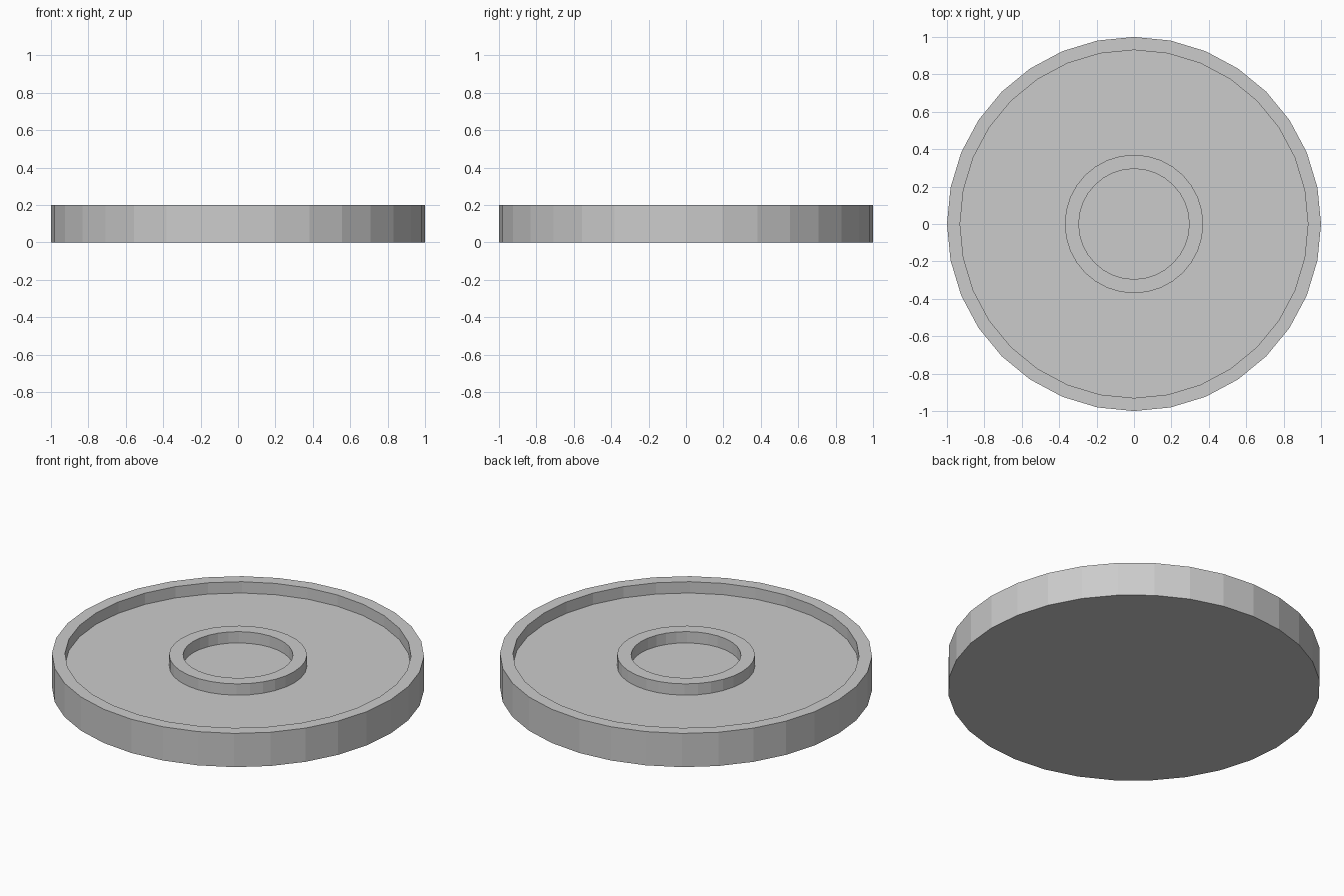
import bpy
import bmesh
from math import cos, sin, tau

SIDES = 32
TOP, FLOOR = 0.2, 0.133

cube = bpy.data.objects.get("Cube")
if cube:
    bpy.data.objects.remove(cube, do_unlink=True)

grey = bpy.data.materials.new("light_grey")
grey.use_nodes = True
colour = (0.6, 0.6, 0.6, 1)
grey.diffuse_color = colour
grey.node_tree.nodes["Principled BSDF"].inputs["Base Color"].default_value = colour


def lathe(name, profile, cap_ends):
    """Turn a (radius, height) profile around z with flat facets."""
    bm = bmesh.new()
    rings = [[bm.verts.new((r * cos(tau * i / SIDES), r * sin(tau * i / SIDES), z))
              for i in range(SIDES)] for r, z in profile]
    for a, b in zip(rings, rings[1:]):
        for i in range(SIDES):
            j = (i + 1) % SIDES
            bm.faces.new((a[i], a[j], b[j], b[i]))
    if cap_ends:
        bm.faces.new(rings[0][::-1])
        bm.faces.new(rings[-1])
    mesh = bpy.data.meshes.new(name)
    bm.to_mesh(mesh)
    bm.free()
    mesh.materials.append(grey)
    obj = bpy.data.objects.new(name, mesh)
    bpy.context.collection.objects.link(obj)
    return obj


# Shallow dish: underside, outer wall, rim, inner wall and floor
lathe("dish", [(1, 0), (1, TOP), (0.93, TOP), (0.93, FLOOR)], True)

# Raised ring standing on the dish floor
lathe("centre_ring", [(0.37, FLOOR), (0.37, TOP), (0.295, TOP), (0.295, FLOOR)], False)
